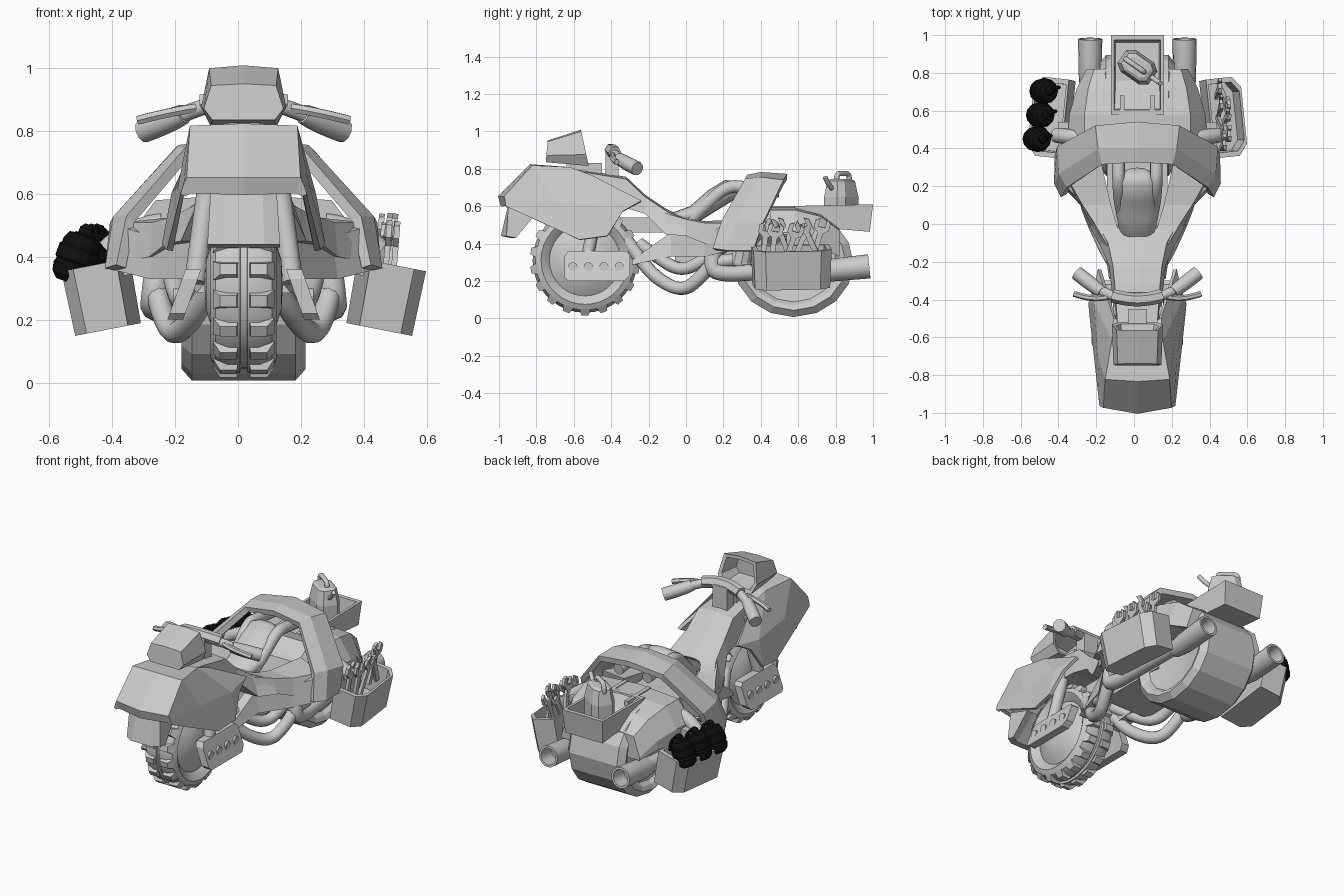
import bpy, bmesh, math, random
from mathutils import Matrix, Vector

if "Cube" in bpy.data.objects:
    bpy.data.objects.remove(bpy.data.objects["Cube"])
random.seed(4)
CX = 0.018   # the body's centre line
R = math.radians

def make(name, verts, faces, smooth=None, solid=0):
    me = bpy.data.meshes.new(name)
    me.from_pydata([tuple(v) for v in verts], [], faces)
    bm = bmesh.new()
    bm.from_mesh(me)
    bmesh.ops.remove_doubles(bm, verts=bm.verts, dist=1e-5)
    bmesh.ops.recalc_face_normals(bm, faces=bm.faces)
    bm.to_mesh(me)
    bm.free()
    ob = bpy.data.objects.new(name, me)
    bpy.context.collection.objects.link(ob)
    ob.location.x = CX
    if smooth:
        me.shade_smooth()
        me.set_sharp_from_angle(angle=R(smooth))
    if solid:
        m = ob.modifiers.new("thickness", 'SOLIDIFY')
        m.thickness, m.offset = solid, 0
    return ob

def loft(name, rings, closed=True, caps=True, smooth=None, solid=0):
    n, verts = len(rings[0]), [p for r in rings for p in r]
    faces = []
    for i in range(len(rings) - 1):
        for j in range(n if closed else n - 1):
            k = (j + 1) % n
            faces.append((i*n + j, i*n + k, (i+1)*n + k, (i+1)*n + j))
    if closed and caps:
        faces += [tuple(range(n)), tuple((len(rings)-1)*n + j for j in range(n))]
    return make(name, verts, faces, smooth, solid)

def mir(half):
    # half profile starting on the centre line -> full profile
    return [(-x, y, z) for x, y, z in reversed(half[1:])] + list(half)

def lathe(name, prof, y, z, n, smooth=None, sz=1):
    rings = [[(x, y + r*math.sin(2*math.pi*k/n), z + sz*r*math.cos(2*math.pi*k/n)) for k in range(n)]
             for x, r in prof]
    return loft(name, rings, smooth=smooth)

def tube(name, pts, r, radii=None, order=3, res=3):
    cu = bpy.data.curves.new(name, 'CURVE')
    cu.dimensions, cu.bevel_depth, cu.bevel_resolution, cu.use_fill_caps = '3D', r, res, True
    sp = cu.splines.new('NURBS')
    sp.points.add(len(pts) - 1)
    for i, p in enumerate(pts):
        sp.points[i].co = (*p, 1)
        sp.points[i].radius = radii[i] if radii else 1
    sp.order_u, sp.use_endpoint_u, sp.resolution_u = min(order, len(pts)), True, 6
    tmp = bpy.data.objects.new(name + "_path", cu)
    bpy.context.collection.objects.link(tmp)
    me = bpy.data.meshes.new_from_object(tmp.evaluated_get(bpy.context.evaluated_depsgraph_get()))
    bpy.data.objects.remove(tmp)
    me.name = name
    me.shade_smooth()
    me.set_sharp_from_angle(angle=R(50))
    ob = bpy.data.objects.new(name, me)
    bpy.context.collection.objects.link(ob)
    ob.location.x = CX
    return ob

def side(s, pts):
    return [(s*p[0], p[1], p[2]) for p in pts]

def box(name, x0, x1, y0, y1, z0, z1):
    sq = [(x0, y0), (x1, y0), (x1, y1), (x0, y1)]
    return loft(name, [[(x, y, z) for x, y in sq] for z in (z0, z1)])

# wheels
half = [(.125, 0), (.12, .08), (.10, .14), (.07, .19), (.085, .205), (.105, .235), (.09, .265), (.05, .28), (.012, .28), (.01, .266)]
lathe("front_wheel", half + [(-x, r) for x, r in reversed(half)], -.54, .31, 36, 35)
half = [(.13, 0), (.14, .12), (.16, .23), (.185, .25), (.197, .28), (.165, .32)]
lathe("rear_wheel", half + [(-x, r) for x, r in reversed(half)], .575, .295, 16, sz=.9)
verts, faces = [], []
N = 18
for k in range(N):
    rot = Matrix.Translation((0, -.54, .31)) @ Matrix.Rotation(2*math.pi*k/N, 4, 'X')
    for s in (-1, 1):
        b = len(verts)
        for z, t, x0, x1 in ((.26, .030, .015, .098), (.294, .018, .022, .075)):
            verts += [rot @ Vector((s*x, t*q, z)) for x, q in ((x0, -1), (x1, -1), (x1, 1), (x0, 1))]
        faces += [tuple(b + i for i in f) for f in
                  ((0, 1, 2, 3), (4, 5, 6, 7), (0, 1, 5, 4), (1, 2, 6, 5), (2, 3, 7, 6), (3, 0, 4, 7))]
make("tread_blocks", verts, faces)

# front fairing and the visor under its nose
loft("front_fairing", [
    mir([(0, -.98, .60), (.17, -.95, .605), (.18, -.95, .60), (.19, -.95, .595)]),
    mir([(0, -.995, .65), (.175, -.965, .65), (.185, -.96, .63), (.195, -.955, .60)]),
    mir([(0, -.83, .815), (.165, -.82, .81), (.20, -.70, .62), (.235, -.57, .42)]),
    mir([(0, -.65, .80), (.13, -.62, .80), (.22, -.42, .60), (.25, -.42, .44)]),
    mir([(0, -.55, .76), (.12, -.50, .755), (.20, -.24, .625), (.22, -.34, .57)])], closed=False, solid=.02)
loft("nose_visor", [[(x, -.95, .61), (x*1.1, -.99 + d, .44), (x*1.1, -.94 + d, .43), (x, -.80, .56)]
                    for x, d in ((-.105, .03), (-.06, 0), (.06, 0), (.105, .03))])

# headlamp shell, hollow at the back
def lamp(k, yt, yb, zt, zb):
    h = zt - zb
    prof = [(-.11, 1), (0, 1.05), (.11, 1), (.135, .33), (.105, 0), (-.105, 0), (-.135, .33)]
    return [(x*k, yt + (yb - yt)*(1 - t), zb + h*t) for x, t in prof]
loft("headlamp_shell", [lamp(.94, -.74, -.75, .945, .835), lamp(1, -.56, -.52, 1.0, .815),
                        lamp(.84, -.56, -.53, .98, .835), lamp(.7, -.66, -.66, .95, .85)])
box("headlamp_mount", -.05, .05, -.64, -.45, .76, .83)

# tank and neck
loft("tank", [[(-wt, yt, zt), (0, yt, zt + .012), (wt, yt, zt), (wb, yb, zb), (-wb, yb, zb)] for yt, zt, yb, zb, wt, wb in (
    (-.60, .79, -.55, .62, .10, .12), (-.32, .745, -.36, .60, .12, .135), (-.22, .65, -.22, .56, .13, .15),
    (-.10, .57, -.11, .45, .155, .20), (-.02, .535, 0, .44, .20, .26))])

# handlebars
tube("handlebar_clamp", [(-.13, -.38, .885), (-.06, -.40, .90), (.06, -.40, .90), (.13, -.38, .885)], .036, res=1)
box("steering_head", -.05, .05, -.43, -.36, .74, .90)
for s in (-1, 1):
    n = "right_" if s > 0 else "left_"
    tube(n + "handlebar", side(s, [(.08, -.40, .89), (.16, -.37, .87), (.22, -.34, .84)]), .026)
    tube(n + "grip", side(s, [(.19, -.36, .855), (.23, -.33, .835), (.32, -.26, .80)]), .040, [.8, 1, .95])
    tube(n + "brake_lever", side(s, [(.14, -.38, .875), (.22, -.41, .865), (.335, -.37, .835)]), .016, res=1)

    # side rails, lower arms
    loft(n + "seat_rail", [side(s, r) for r in (
        [(.08, -.12, .575), (.155, -.12, .565), (.19, -.11, .46), (.10, -.10, .46)],
        [(.11, 0, .535), (.225, 0, .53), (.25, 0, .44), (.12, 0, .44)],
        [(.14, .10, .52), (.29, .10, .51), (.30, .10, .40), (.16, .10, .42)],
        [(.19, .32, .53), (.38, .26, .51), (.40, .22, .38), (.22, .28, .40)])])
    loft(n + "lower_arm", [side(s, [(x - .06, y, zt), (x, y, zt), (x + .02, y, zb), (x - .06, y, zb)])
         for x, y, zt, zb in ((.13, -.29, .31, .285), (.16, -.08, .46, .33), (.28, .10, .46, .33), (.40, .22, .50, .36))])

    # fork legs with drilled plates
    tube(n + "fork_leg", side(s, [(.155, -.53, .32), (.14, -.50, .44), (.10, -.46, .72)]), .034)
    prof = [(-.65, .22), (-.63, .20), (-.33, .20), (-.30, .23), (-.30, .34), (-.32, .36), (-.63, .36), (-.65, .33)]
    lean = lambda z: .17 + (.36 - z)*.36
    loft(n + "fork_plate", [side(s, [(lean(z) + d, y, z) for y, z in prof]) for d in (-.035, .015)])
    for k in range(4):
        loft(n + "plate_bolt", [side(s, [(lean(.275) + d, -.605 + .083*k + .025*math.cos(a), .275 + .025*math.sin(a))
             for a in [i*math.pi/6 for i in range(12)]]) for d in (0, .022)])

    # exhaust pipes and mufflers
    tube(n + "lower_pipe", side(s, [(.07, -.32, .42), (.09, -.26, .34), (.15, -.17, .22), (.22, -.02, .14),
         (.26, .08, .22), (.28, .15, .31), (.28, .25, .31)]), .036)
    tube(n + "upper_pipe", side(s, [(.07, -.25, .40), (.12, -.16, .33), (.19, -.03, .25), (.22, .08, .30), (.23, .2, .38)]), .034)
    tube(n + "tail_pipe", side(s, [(.27, .16, .38), (.285, .12, .27), (.285, .20, .235), (.27, .40, .25), (.25, .80, .265)]), .044)
    a = [(.045, .68), (.06, .76), (.064, .96), (.064, .98), (.05, .98), (.045, .88)]
    loft(n + "muffler", [side(s, [(.25 + r*math.cos(t), y - .1*r*math.sin(t), .265 + (y - .85)*.1 + r*math.sin(t))
         for t in [i*math.pi/8 for i in range(16)]]) for r, y in a], smooth=40)
    tube(n + "seat_tube", side(s, [(.07, .02, .52), (.09, .10, .60), (.10, .22, .71), (.10, .32, .70), (.10, .50, .68)]), .034)
    tube(n + "pannier_strut", side(s, [(.26, .46, .50), (.36, .46, .49), (.43, .47, .42)]), .04)
    box(n + "rear_rack_bar", s*.08 - .012, s*.08 + .012, .45, .68, .57, .60)

    # open saddle box, leaning outwards
    T = Matrix.Translation((.452, .565, .272)) @ Matrix.Rotation(R(11), 4, 'Y') @ Matrix.Rotation(R(6), 4, 'Z')
    plan = [(-.09, -.21), (.05, -.21), (.095, -.15), (.095, .15), (.05, .21), (-.09, .21)]
    loft(n + "saddle_box", [side(s, [T @ Vector((x*k, y*k, z)) for x, y in plan])
         for k, z in ((.96, -.105), (1, .105), (.87, .105), (.85, -.07))])
    loft(n + "box_bracket", [side(s, [(.28, y, .36), (.28, y, .46), (.42, y, .44), (.38, y, .34)]) for y in (.40, .54)])

# rear arch
loft("rear_arch", [mir([c, a, b, d]) for c, a, b, d in (
    ((0, .33, .75), (.18, .32, .73), (.36, .20, .52), (.39, .15, .37)),
    ((0, .40, .765), (.20, .40, .74), (.40, .27, .52), (.425, .22, .36)),
    ((0, .54, .755), (.215, .52, .725), (.41, .41, .50), (.42, .36, .36)))], closed=False, solid=.035)

# rear fender, engine block
def fender(y, zt, wt, wm, zb):
    return mir([(0, y, zt), (wt, y, zt - .02), (wm, y, max(zt - .14, zb + .01)), (wm, y, zb)])
loft("rear_fender", [fender(.45, .60, .28, .37, .36), fender(.58, .60, .28, .36, .37),
                     fender(.72, .565, .26, .32, .37), fender(.82, .49, .23, .27, .33)])
box("engine_block", -.16, .16, -.06, .42, .28, .48)
box("frame_spine", -.05, .05, -.40, -.05, .46, .54)

# seat
loft("seat", [[(w*math.copysign(abs(math.cos(a))**.7, math.cos(a)), y - .4*h*math.sin(a), z + h*math.sin(a))
     for a in [i*math.pi/8 for i in range(16)]] for y, z, w, h in (
     (-.08, .52, .05, .015), (-.06, .53, .09, .035), (.04, .555, .11, .045), (.14, .63, .11, .055),
     (.23, .685, .105, .055), (.27, .69, .08, .045), (.29, .68, .04, .02))], smooth=50)

# rear tray with oil can
def tray(k, z0, slope):
    return [(x*k, .785 + (y - .785)*k, z0 + slope*(y - .785)) for x, y in ((-.14, .58), (.14, .58), (.14, 1.0), (-.14, 1.0))]
loft("rear_tray", [tray(.92, .48, -.08), tray(1, .605, .02), tray(.88, .605, .02), tray(.82, .53, -.05)])
T = Matrix.Translation((0, .83, 0)) @ Matrix.Rotation(R(-35), 4, 'Z')
loft("oil_can", [[T @ Vector((a*x, b*y, z)) for x, y in ((-1, -.6), (-.6, -1), (.6, -1), (1, -.6), (1, .6), (.6, 1), (-.6, 1), (-1, .6))]
                 for a, b, z in ((.10, .07, .52), (.10, .07, .65), (.08, .055, .735), (.06, .04, .745))])
tube("oil_can_handle", [T @ Vector(p) for p in ((-.07, 0, .70), (-.09, 0, .775), (0, 0, .775), (.05, 0, .77), (.04, 0, .72))], .014)
tube("oil_can_spout", [T @ Vector(p) for p in ((.06, 0, .68), (.12, 0, .71), (.15, 0, .755))], .013)

# open-ended wrenches in the right box
outline = [(-.011, -.12), (.011, -.12), (.011, .03), (.032, .05), (.032, .085), (.014, .10), (.014, .06),
           (-.014, .06), (-.014, .10), (-.032, .085), (-.032, .05), (-.011, .03)]
for k in range(7):
    T = (Matrix.Translation((.455 + .03*(k % 2) - .03*(k/7), .42 + .048*k, .40 + random.uniform(-.01, .03)))
         @ Matrix.Rotation(R(random.uniform(4, 12)), 4, 'Y') @ Matrix.Rotation(R(random.uniform(-40, 40)), 4, 'X'))
    loft("wrench", [[T @ Vector((d, u*1.3, v*1.15)) for u, v in outline] for d in (-.009, .009)])

# black canisters in the left box
black = bpy.data.materials.new("black")
black.diffuse_color = (.005, .005, .005, 1)
black.use_nodes = True
black.node_tree.nodes["Principled BSDF"].inputs["Base Color"].default_value = black.diffuse_color
for k in range(3):
    T = Matrix.Translation((-.535 + .018*k, .45 + .127*k, .385)) @ Matrix.Rotation(R(20), 4, 'Y')
    prof = [(.04, -.07), (.06, -.05), (.066, -.02), (.062, -.012), (.062, -.006), (.068, 0), (.068, .04), (.062, .046),
            (.062, .052), (.062, .06), (.05, .085), (.024, .09), (.024, .11), (.012, .125)]
    cans = [loft("canister", [[T @ Vector((r*math.cos(t), r*math.sin(t), z)) for t in [i*math.pi/6 for i in range(12)]]
                              for r, z in prof]),
            tube("canister_lever", [T @ Vector(p) for p in ((0, .01, .115), (.05, .02, .11), (.075, .02, .04))], .01, res=1)]
    for o in cans:
        o.data.materials.append(black)
